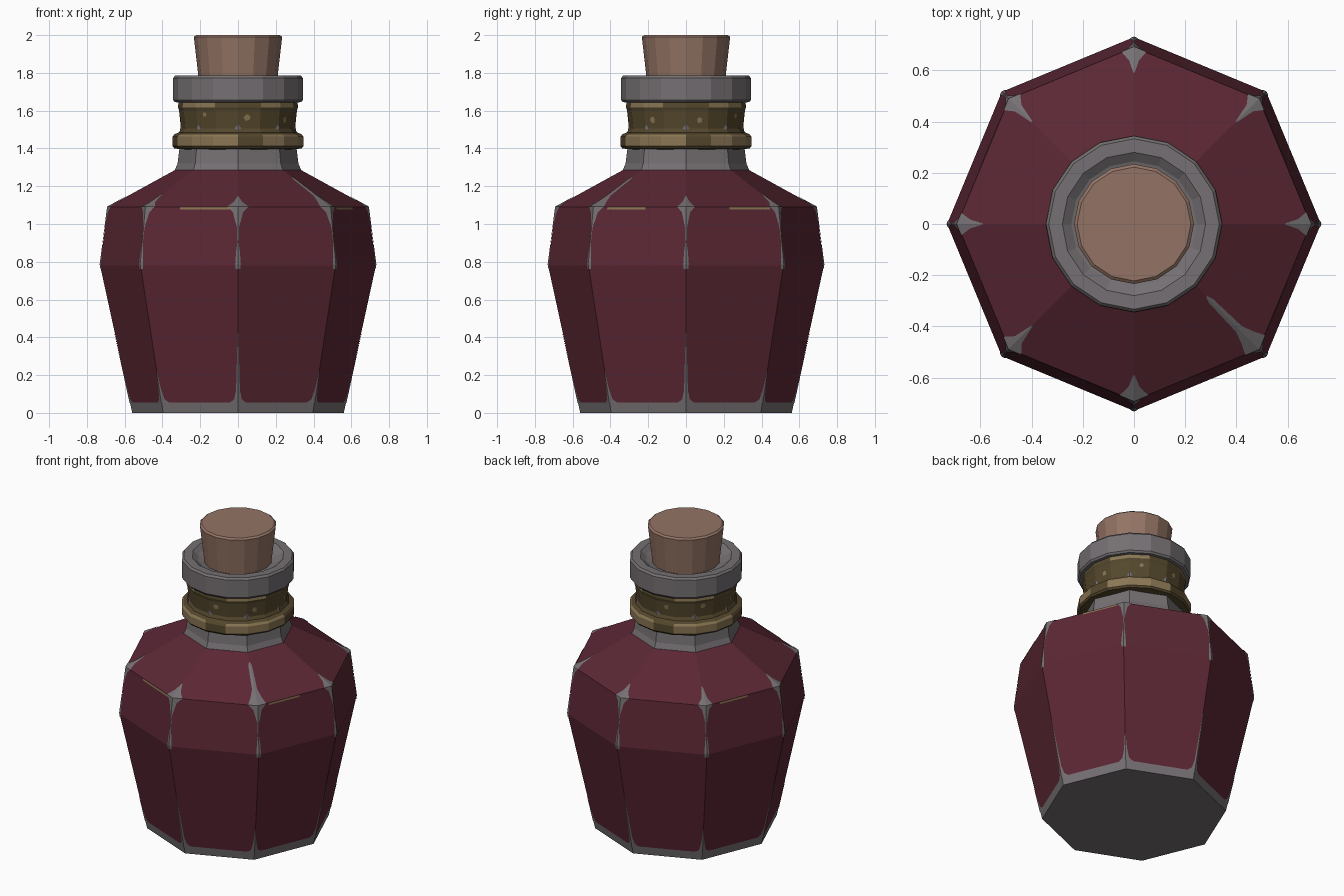
import bpy, bmesh, math, random
from math import cos, sin, pi

if "Cube" in bpy.data.objects:
    bpy.data.objects.remove(bpy.data.objects["Cube"])

random.seed(4)


def material(name, r, g, b):
    lin = lambda c: ((c / 255 + 0.055) / 1.055) ** 2.4 if c > 10 else c / 255 / 12.92
    m = bpy.data.materials.new(name)
    m.diffuse_color = (lin(r), lin(g), lin(b), 1)
    m.use_nodes = True
    m.node_tree.nodes["Principled BSDF"].inputs["Base Color"].default_value = m.diffuse_color
    return m


RED = material("dark_red_paint", 91, 39, 52)
GREY = material("worn_grey", 117, 112, 115)
BRASS = material("dark_brass", 84, 71, 44)
TAN = material("worn_brass", 138, 118, 84)
CORK = material("cork_brown", 148, 116, 101)


def make_object(name, bm, mats):
    me = bpy.data.meshes.new(name)
    bm.to_mesh(me)
    bm.free()
    for m in mats:
        me.materials.append(m)
    ob = bpy.data.objects.new(name, me)
    bpy.context.collection.objects.link(ob)
    return ob


def lathe(name, profile, sides, mats, rule=None):
    """Spin (radius, z) points; rule(ring, side) picks the material."""
    bm = bmesh.new()
    rings = [[bm.verts.new((r * cos(2 * pi * i / sides), r * sin(2 * pi * i / sides), z))
              for i in range(sides)] for r, z in profile]
    for j in range(len(rings) - 1):
        for i in range(sides):
            n = (i + 1) % sides
            f = bm.faces.new((rings[j][i], rings[j][n], rings[j + 1][n], rings[j + 1][i]))
            f.material_index = rule(j, i) if rule else 0
    bm.faces.new(rings[0][::-1])
    bm.faces.new(rings[-1])
    return make_object(name, bm, mats)


# Octagonal bottle: grey foot, red sides and shoulder, grey neck
BODY = [(0.56, 0), (0.572, 0.055), (0.73, 0.78), (0.69, 1.09), (0.335, 1.285),
        (0.32, 1.32), (0.31, 1.40), (0.30, 1.65)]
lathe("bottle_body", BODY, 8, [GREY, RED], lambda j, i: 1 if 1 <= j <= 3 else 0)

# Brass collar with worn lower ring and rim
lathe("brass_collar",
      [(0.29, 1.395), (0.337, 1.40), (0.346, 1.412), (0.346, 1.462), (0.337, 1.475),
       (0.312, 1.485), (0.302, 1.505), (0.312, 1.60), (0.318, 1.618), (0.315, 1.645)],
      16, [BRASS, TAN],
      lambda j, i: int((j in (2, 3) and i % 4 != 0) or (j == 8 and i % 4 in (1, 2))))

# Grey lip with chamfered edges and a sunken mouth
lathe("bottle_lip",
      [(0.29, 1.643), (0.335, 1.645), (0.344, 1.657), (0.344, 1.772), (0.333, 1.785),
       (0.28, 1.785), (0.245, 1.76), (0.21, 1.75)], 16, [GREY])

# Tapered cork
lathe("cork_stopper", [(0.205, 1.74), (0.232, 1.975), (0.234, 1.99), (0.222, 2.0)], 16, [CORK])


def on_body(k, z, d, side=1):
    """Point just above the body, d away from edge k towards its neighbour."""
    for (r0, z0), (r1, z1) in zip(BODY, BODY[1:]):
        if z0 <= z <= z1:
            r = r0 + (r1 - r0) * (z - z0) / (z1 - z0) + 0.003
            break
    a, b = k * pi / 4, (k + side) * pi / 4
    t = d / (2 * r * sin(pi / 8))
    return (r * (cos(a) * (1 - t) + cos(b) * t), r * (sin(a) * (1 - t) + sin(b) * t), z + 0.002)


def wear_strip(bm, k, outline):
    """Chipped strip folded over edge k; outline holds (z, half width)."""
    for side in (1, -1):
        for (z0, w0), (z1, w1) in zip(outline, outline[1:]):
            pts = [on_body(k, z0, 0), on_body(k, z0, w0, side),
                   on_body(k, z1, w1, side), on_body(k, z1, 0)]
            f = bm.faces.new([bm.verts.new(p) for p in pts[::side]])
            f.normal_update()


# Chipped paint along the bottle edges
bm = bmesh.new()
for k in range(8):
    straight = k % 2 == 0
    s = random.uniform(0.85, 1.15)
    # foot corner and thin line above it
    wear_strip(bm, k, [(0.05, 0.05), (0.07, 0.022), (0.12, 0.011),
                       (0.26 if straight else 0.16, 0.007), (0.42 if straight else 0.22, 0.002)])
    # belt corner up to the star at the shoulder, then onto the shoulder
    top = [(1.115, 0.022 * s), (1.145 if straight else 1.16, 0.003)]
    if k == 7:
        top = [(1.12, 0.035), (1.15, 0.017), (1.235, 0.012), (1.25, 0.003)]
    wear_strip(bm, k, [(0.76, 0.014), (0.785, 0.016), (0.85, 0.011), (0.90, 0.004),
                       (0.98, 0.006), (1.02, 0.016 * s), (1.06, 0.026 * s),
                       (1.09, 0.055 * s)] + top)
make_object("paint_chips", bm, [GREY])

# Thin scuffs under the shoulder rim: edge, start, end
bm = bmesh.new()
for k, d0, d1 in ((5, 0.2, 0.5), (7, 0.08, 0.3), (0, 0.25, 0.48), (3, 0.1, 0.3)):
    pts = [on_body(k, 1.076, d0), on_body(k, 1.076, d1), on_body(k, 1.088, d1), on_body(k, 1.088, d0)]
    bm.faces.new([bm.verts.new(p) for p in pts])
make_object("rim_scuffs", bm, [TAN])

# Small flakes on the collar
bm = bmesh.new()
for i in range(0, 16, 2):
    a = (i + 0.5) * pi / 8
    off, zc = random.uniform(-0.025, 0.025), random.uniform(1.545, 1.58)
    size = random.uniform(0.011, 0.022)
    ring = []
    for n in range(6):
        rad = size * random.uniform(0.7, 1.2)
        u, z = off + rad * cos(n * pi / 3), zc + rad * sin(n * pi / 3)
        r = (0.302 + 0.010 * (z - 1.505) / 0.095) * cos(pi / 16) + 0.003
        ring.append(bm.verts.new((r * cos(a) - u * sin(a), r * sin(a) + u * cos(a), z)))
    bm.faces.new(ring)
make_object("collar_flakes", bm, [TAN])
